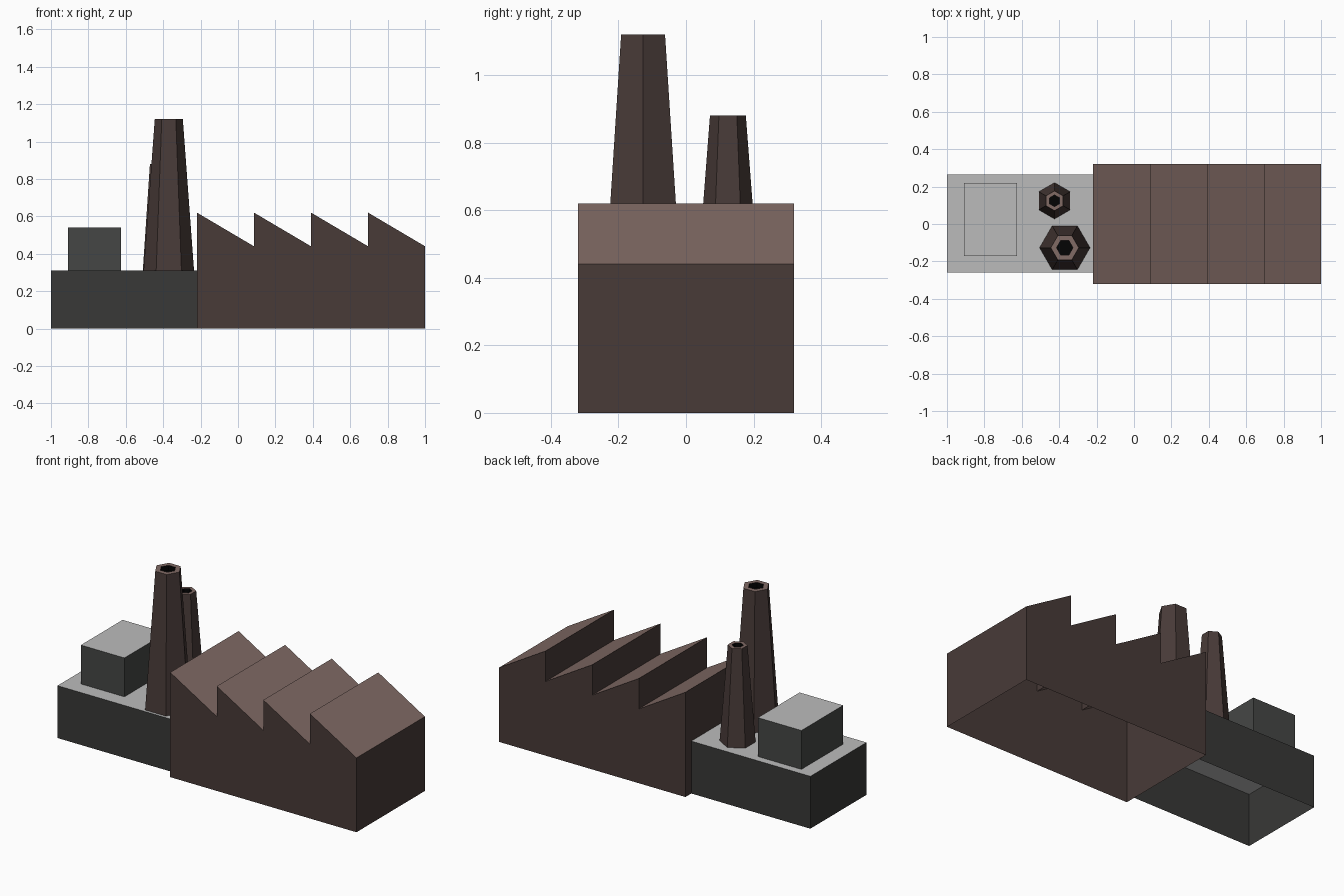
import bpy, bmesh, math

if "Cube" in bpy.data.objects:
    bpy.data.objects.remove(bpy.data.objects["Cube"])


def material(name, color):
    m = bpy.data.materials.new(name)
    m.diffuse_color = (*color, 1)
    m.use_nodes = True
    m.node_tree.nodes["Principled BSDF"].inputs["Base Color"].default_value = m.diffuse_color
    return m


brick = material("brick", (0.065, 0.043, 0.039))
tiles = material("roof_tiles", (0.22, 0.145, 0.13))
soot = material("soot", (0.001, 0.001, 0.001))
dark_wall = material("dark_wall", (0.04, 0.04, 0.038))
block_wall = material("block_wall", (0.06, 0.062, 0.06))
concrete = material("concrete", (0.5, 0.5, 0.5))


def finish(name, bm, mats):
    bmesh.ops.recalc_face_normals(bm, faces=bm.faces)
    me = bpy.data.meshes.new(name)
    bm.to_mesh(me)
    bm.free()
    for m in mats:
        me.materials.append(m)
    ob = bpy.data.objects.new(name, me)
    bpy.context.collection.objects.link(ob)
    return ob


def open_box(name, x0, x1, y0, y1, z0, z1, wall, skip_right=False):
    """Box without a floor; the right wall can be left out where it abuts another part."""
    bm = bmesh.new()
    low = [bm.verts.new((x, y, z0)) for x, y in ((x0, y0), (x1, y0), (x1, y1), (x0, y1))]
    high = [bm.verts.new((v.co.x, v.co.y, z1)) for v in low]
    for i in range(4):
        if skip_right and i == 1:
            continue
        j = (i + 1) % 4
        bm.faces.new((low[i], low[j], high[j], high[i]))
    bm.faces.new(high).material_index = 1
    finish(name, bm, [wall, concrete])


def sawtooth_hall(name, x0, x1, half_y, teeth, peak, valley):
    """Sawtooth profile extruded along y, open underneath."""
    step = (x1 - x0) / teeth
    profile = [(x0, 0)]
    for i in range(teeth):
        profile += [(x0 + i * step, peak), (x0 + (i + 1) * step, valley)]
    profile.append((x1, 0))
    bm = bmesh.new()
    front, back = ([bm.verts.new((x, y, z)) for x, z in profile] for y in (-half_y, half_y))
    for i in range(len(profile) - 1):
        f = bm.faces.new((front[i], front[i + 1], back[i + 1], back[i]))
        f.material_index = i % 2  # odd segments are the roof slopes
    f.material_index = 0  # end wall
    bm.faces.new(front)
    bm.faces.new(back[::-1])
    finish(name, bm, [brick, tiles])


def chimney(name, x, y, z0, z1, r_base, r_top, r_hole, turn, depth=0.03):
    """Tapered six-sided stack with a rim and a sooty recess."""
    bm = bmesh.new()
    rings = []
    for r, z in ((r_base, z0), (r_top, z1), (r_hole, z1), (r_hole, z1 - depth)):
        angles = [turn + k * math.pi / 3 for k in range(6)]
        rings.append([bm.verts.new((x + r * math.cos(a), y + r * math.sin(a), z)) for a in angles])
    for n in range(3):
        for k in range(6):
            j = (k + 1) % 6
            f = bm.faces.new((rings[n][k], rings[n][j], rings[n + 1][j], rings[n + 1][k]))
            f.material_index = n  # shaft, rim, recess
    bm.faces.new(rings[3]).material_index = 2
    finish(name, bm, [brick, tiles, soot])


# Main hall with sawtooth roof
sawtooth_hall("sawtooth_hall", -0.22, 1.0, 0.32, 4, 0.62, 0.44)

# Low annex and its rooftop block
open_box("annex", -1.0, -0.22, -0.26, 0.265, 0.0, 0.31, dark_wall, skip_right=True)
open_box("rooftop_block", -0.91, -0.625, -0.17, 0.22, 0.31, 0.54, block_wall)

# Chimneys
chimney("tall_chimney", -0.37, -0.127, 0.31, 1.12, 0.135, 0.075, 0.044, 0)
chimney("short_chimney", -0.425, 0.124, 0.31, 0.88, 0.097, 0.053, 0.031, math.pi / 6)
